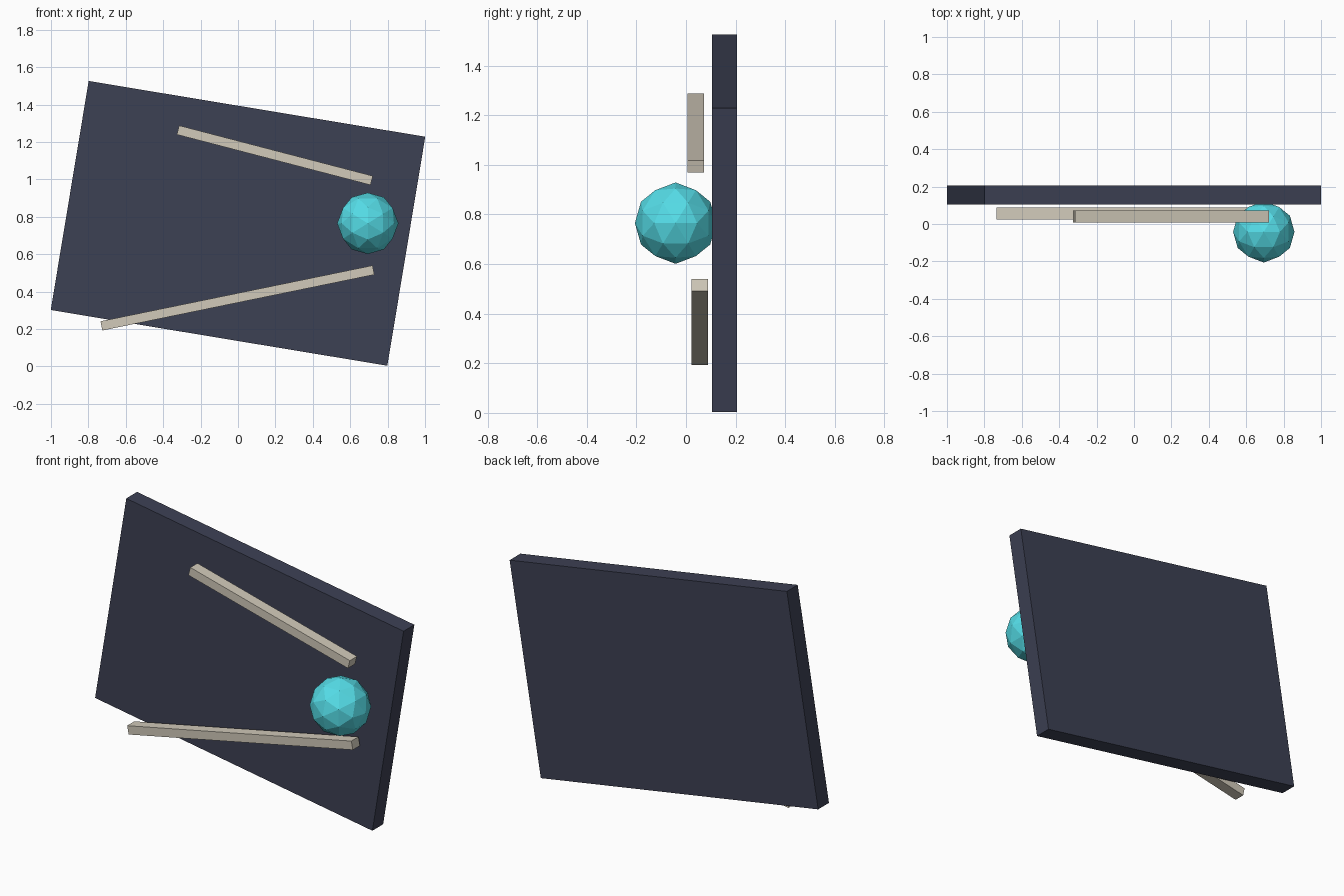
import bpy
import bmesh
from math import radians
from mathutils import Matrix

if "Cube" in bpy.data.objects:
    bpy.data.objects.remove(bpy.data.objects["Cube"])


def material(name, rgb):
    mat = bpy.data.materials.new(name)
    mat.diffuse_color = (*rgb, 1.0)
    mat.use_nodes = True
    mat.node_tree.nodes["Principled BSDF"].inputs["Base Color"].default_value = mat.diffuse_color
    return mat


def finish(bm, name, mat, location):
    mesh = bpy.data.meshes.new(name)
    bm.to_mesh(mesh)
    bm.free()
    mesh.materials.append(mat)
    obj = bpy.data.objects.new(name, mesh)
    obj.location = location
    bpy.context.collection.objects.link(obj)
    return obj


def tilted_box(name, mat, location, size, tilt):
    """Box turned about the front-to-back axis; positive tilt drops its right end."""
    bm = bmesh.new()
    bmesh.ops.create_cube(bm, size=1.0)
    bmesh.ops.scale(bm, vec=size, verts=bm.verts)
    bmesh.ops.rotate(bm, matrix=Matrix.Rotation(radians(tilt), 3, 'Y'), verts=bm.verts)
    return finish(bm, name, mat, location)


navy = material("navy", (0.046, 0.052, 0.088))
cream = material("cream", (0.64, 0.59, 0.49))
cyan = material("cyan", (0.09, 0.72, 0.80))

# Tilted back panel
tilted_box("back_panel", navy, (0, 0.155, 0.765), (1.824, 0.10, 1.241), 9.4)

# Two rails converging towards the ball
tilted_box("upper_rail", cream, (0.197, 0.040, 1.129), (1.07, 0.066, 0.05), 14.6)
tilted_box("lower_rail", cream, (-0.003, 0.056, 0.366), (1.485, 0.066, 0.05), -11.6)

# Low-poly ball, turned so an edge midpoint faces along each axis
bm = bmesh.new()
bmesh.ops.create_icosphere(bm, subdivisions=2, radius=0.164)
bmesh.ops.rotate(bm, matrix=Matrix.Rotation(radians(-31.717), 3, 'Y'), verts=bm.verts)
finish(bm, "ball", cyan, (0.694, -0.042, 0.765))
